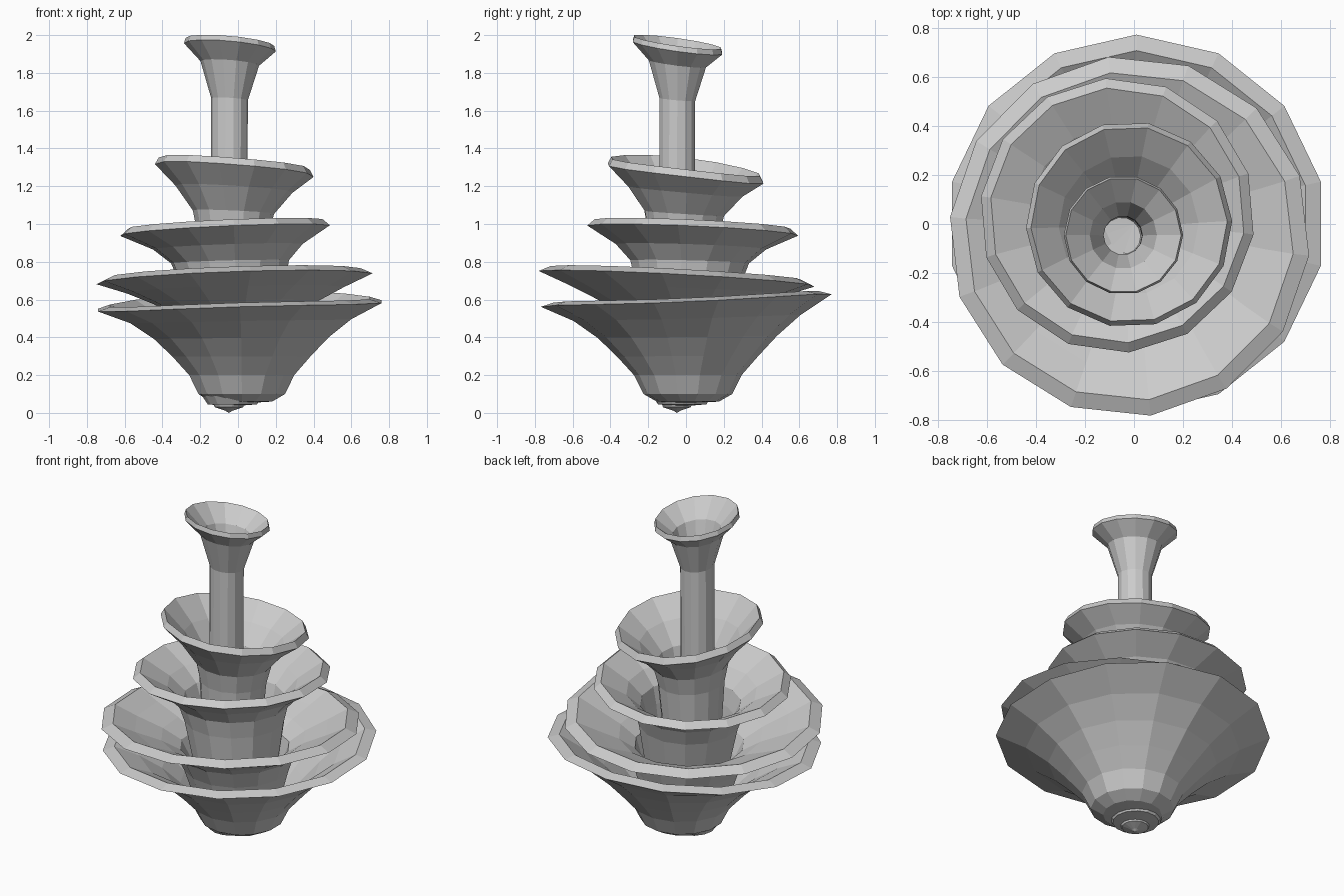
import bpy, bmesh, math

if "Cube" in bpy.data.objects:
    bpy.data.objects.remove(bpy.data.objects["Cube"])

SIDES = 14


def funnel(name, outer, lip, base, rim, slope, saddle, thick, phase, deep=None):
    """Double-walled cup: outer profile (r, z), shifted and tilted rim, lip, inner wall."""
    z0, zr = outer[0][1], outer[-1][1]
    rmax = outer[-1][0]
    inner = [(max(r - thick, 0.0), z + thick) for r, z in outer[1:-1] if r > thick * 2]
    inner.insert(0, (0.0, deep if deep else inner[0][1] - 0.01))
    bm = bmesh.new()
    rings = []
    for r, z in outer + lip + inner[::-1]:
        w = min(1.0, max(0.0, (z - z0) / (zr - z0))) ** 3
        cx = base[0] + (rim[0] - base[0]) * w
        cy = base[1] + (rim[1] - base[1]) * w
        if r == 0:
            rings.append([bm.verts.new((cx, cy, z))])
            continue
        ring = []
        for i in range(SIDES):
            a = math.radians(phase) + 2 * math.pi * i / SIDES
            dx, dy = r * math.cos(a), r * math.sin(a)
            warp = saddle * math.cos(2 * a) * r / rmax
            ring.append(bm.verts.new((cx + dx, cy + dy,
                                      z + w * (slope[0] * dx + slope[1] * dy + warp))))
        rings.append(ring)
    for a, b in zip(rings, rings[1:]):
        for i in range(SIDES):
            j = (i + 1) % SIDES
            if len(a) == 1:
                bm.faces.new((a[0], b[j], b[i]))
            elif len(b) == 1:
                bm.faces.new((a[i], a[j], b[0]))
            else:
                bm.faces.new((a[i], a[j], b[j], b[i]))
    bmesh.ops.recalc_face_normals(bm, faces=bm.faces)
    mesh = bpy.data.meshes.new(name)
    bm.to_mesh(mesh)
    bm.free()
    ob = bpy.data.objects.new(name, mesh)
    bpy.context.collection.objects.link(ob)
    return ob


# Widest bottom cup
funnel("bottom_cup",
       [(0, .05), (.165, .06), (.235, .1), (.285, .2), (.375, .3), (.475, .4),
        (.60, .495), (.77, .58)],
       [(.705, .60)], (.02, .01), (.01, .001), (.03, .043), -.015, .03, 90)

# Second cup
funnel("second_cup",
       [(0, .055), (.16, .065), (.21, .1), (.25, .25), (.30, .42), (.34, .52),
        (.44, .585), (.58, .65), (.735, .71)],
       [(.67, .74)], (0, 0), (-.018, -.05), (.034, -.053), 0, .03, 71)

# Third cup
funnel("third_cup",
       [(0, .05), (.15, .06), (.19, .1), (.22, .3), (.25, .5), (.285, .7),
        (.315, .8), (.40, .88), (.56, .965)],
       [(.52, 1.0)], (-.01, 0), (-.068, .035), (.045, -.045), 0, .03, -8)

# Fourth cup
funnel("fourth_cup",
       [(0, .035), (.13, .045), (.16, .09), (.165, .4), (.17, .7), (.19, .95),
        (.215, 1.06), (.31, 1.18), (.42, 1.275)],
       [(.40, 1.312)], (-.03, -.02), (-.02, -.002), (-.077, -.115), .008, .025, 2)

# Central pipe with flared mouth and a steep inner cone
funnel("central_pipe",
       [(0, .0), (.02, .012), (.075, .03), (.097, .08), (.097, .6), (.097, 1.2),
        (.097, 1.66), (.155, 1.85), (.243, 1.935)],
       [(.235, 1.963)], (-.048, -.048), (-.043, -.045), (-.09, -.14), 0, .018, 0, .03)
